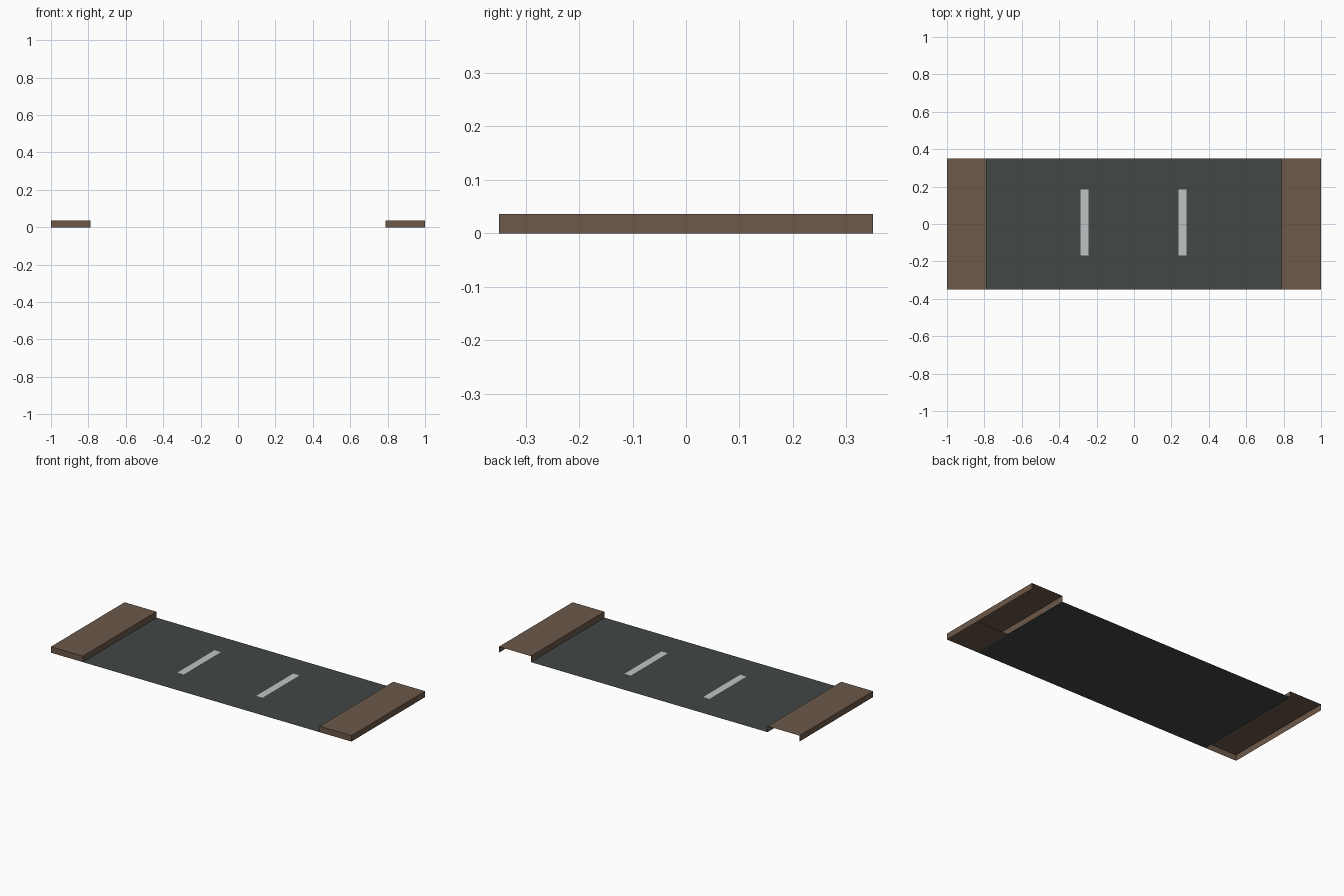
import bpy, bmesh

if "Cube" in bpy.data.objects:
    bpy.data.objects.remove(bpy.data.objects["Cube"])

HALF_Y, CURB_X, H = 0.35, 0.788, 0.036


def material(name, rgb):
    m = bpy.data.materials.new(name)
    m.diffuse_color = (*rgb, 1)
    m.use_nodes = True
    m.node_tree.nodes["Principled BSDF"].inputs["Base Color"].default_value = m.diffuse_color
    return m


ASPHALT = material("dark asphalt", (0.054, 0.063, 0.061))
BROWN = material("brown pavement", (0.150, 0.100, 0.068))
WHITE = material("pale road paint", (0.53, 0.55, 0.55))


def finish(name, bm, mat):
    mesh = bpy.data.meshes.new(name)
    bm.to_mesh(mesh)
    bm.free()
    mesh.materials.append(mat)
    ob = bpy.data.objects.new(name, mesh)
    bpy.context.collection.objects.link(ob)
    return ob


def sheet(name, x0, x1, y0, y1, z, mat, down=False):
    bm = bmesh.new()
    pts = [(x0, y0, z), (x1, y0, z), (x1, y1, z), (x0, y1, z)]
    bm.faces.new([bm.verts.new(p) for p in (pts[::-1] if down else pts)])
    return finish(name, bm, mat)


def pavement(name, x0, x1):
    # box shell, open underneath and at the back
    bm = bmesh.new()
    bmesh.ops.create_cube(bm, size=1)
    for v in bm.verts:
        v.co.x = x0 if v.co.x < 0 else x1
        v.co.y = HALF_Y if v.co.y > 0 else -HALF_Y
        v.co.z = H if v.co.z > 0 else 0
    bm.normal_update()
    hidden = [f for f in bm.faces if f.normal.z < -0.5 or f.normal.y > 0.5]
    bmesh.ops.delete(bm, geom=hidden, context='FACES')
    return finish(name, bm, BROWN)


# Road surface
sheet("road", -CURB_X, CURB_X, -HALF_Y, HALF_Y, 0, ASPHALT)

# Raised pavements on both sides
pavement("left_pavement", -1, -CURB_X)
pavement("right_pavement", CURB_X, 1)

# Partial underside of the right pavement
sheet("right_pavement_underside", CURB_X, 1, -HALF_Y, -0.10, 0, BROWN, True)

# Painted lane dashes
for side, x in (("left", -0.264), ("right", 0.26)):
    sheet(side + "_lane_dash", x - 0.021, x + 0.021, -0.168, 0.184, 0.002, WHITE)
